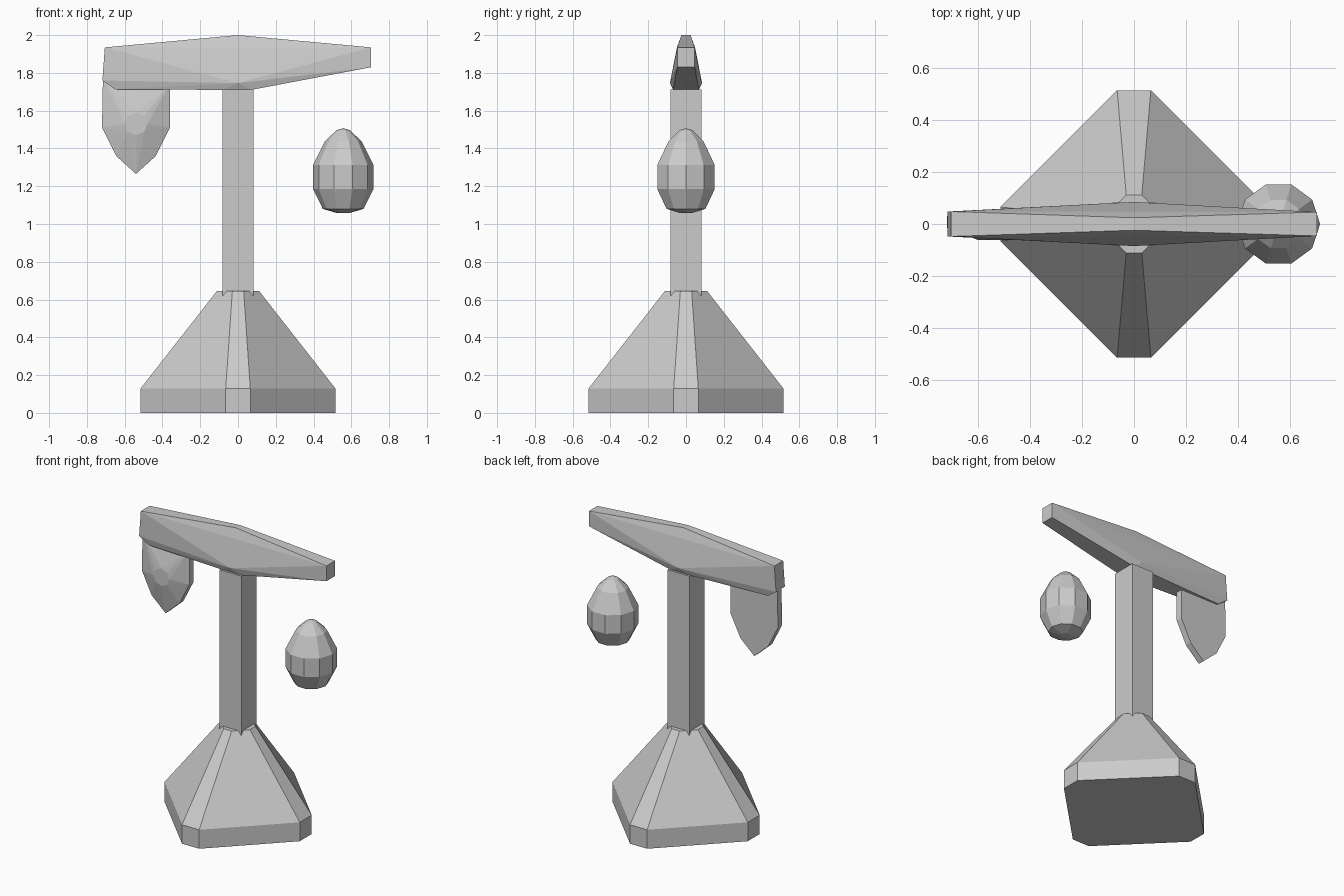
import bpy, bmesh
from math import pi, sin, cos

cube = bpy.data.objects.get("Cube")
if cube:
    bpy.data.objects.remove(cube)

stone = bpy.data.materials.new("pale grey")
stone.use_nodes = True
grey = (0.6, 0.6, 0.6, 1)
stone.diffuse_color = grey
stone.node_tree.nodes["Principled BSDF"].inputs["Base Color"].default_value = grey


def hull(name, points):
    """Flat shaded convex solid around the given points."""
    bm = bmesh.new()
    for p in points:
        bm.verts.new(p)
    res = bmesh.ops.convex_hull(bm, input=bm.verts[:])
    inner = {g for g in res["geom_interior"] if isinstance(g, bmesh.types.BMVert)}
    bmesh.ops.delete(bm, geom=list(inner), context="VERTS")
    bmesh.ops.dissolve_limit(bm, angle_limit=0.01, verts=bm.verts[:], edges=bm.edges[:])
    bmesh.ops.recalc_face_normals(bm, faces=bm.faces[:])
    mesh = bpy.data.meshes.new(name)
    bm.to_mesh(mesh)
    bm.free()
    mesh.materials.append(stone)
    obj = bpy.data.objects.new(name, mesh)
    bpy.context.collection.objects.link(obj)
    return obj


def ring(cx, r, z, n):
    return [(cx + r * cos(2 * pi * i / n), r * sin(2 * pi * i / n), z) for i in range(n)]


def diamond(reach, half, z):
    """Diamond outline with its four corners cut off."""
    return [p for s in (-1, 1) for t in (-1, 1)
            for p in ((s * reach, t * half, z), (t * half, s * reach, z))]


# Tapered foot
hull("base", diamond(0.515, 0.065, 0) + diamond(0.515, 0.065, 0.13)
     + diamond(0.112, 0.03, 0.645))

# Square post
hull("post", [(x, y, z) for x in (-0.083, 0.083) for y in (-0.083, 0.083)
              for z in (0.55, 1.712)])

# Crossbeam, given as one side (x, half width, z) and mirrored
beam = [(-0.705, 0.048, 1.935), (-0.718, 0.048, 1.76), (-0.65, 0.04, 1.713),
        (0, 0.024, 2.0), (0, 0.085, 1.746), (-0.08, 0.068, 1.71), (0.07, 0.068, 1.71),
        (0.705, 0.046, 1.935), (0.705, 0.046, 1.83)]
hull("crossbeam", [(x, s * w, z) for x, w, z in beam for s in (-1, 1)])

# Hanging shield: flat back, thin rim, raised boss in front
outline = [(-0.715, 1.78), (-0.72, 1.51), (-0.645, 1.36), (-0.54, 1.265),
           (-0.435, 1.36), (-0.36, 1.51), (-0.36, 1.74)]
boss = [(x - 0.54, -0.062, y + 1.53) for x, y, z in ring(0, 0.06, 0, 8)]
hull("hanging_shield", [(x, y, z) for x, z in outline for y in (-0.015, 0.03)] + boss)

# Floating egg
levels = [(0.03, 1.057), (0.108, 1.08), (0.16, 1.185), (0.16, 1.312),
          (0.098, 1.437), (0.035, 1.497), (0.0, 1.507)]
hull("egg", [p for r, z in levels[:-1] for p in ring(0.557, r, z, 10)]
     + [(0.557, 0, levels[-1][1])])
